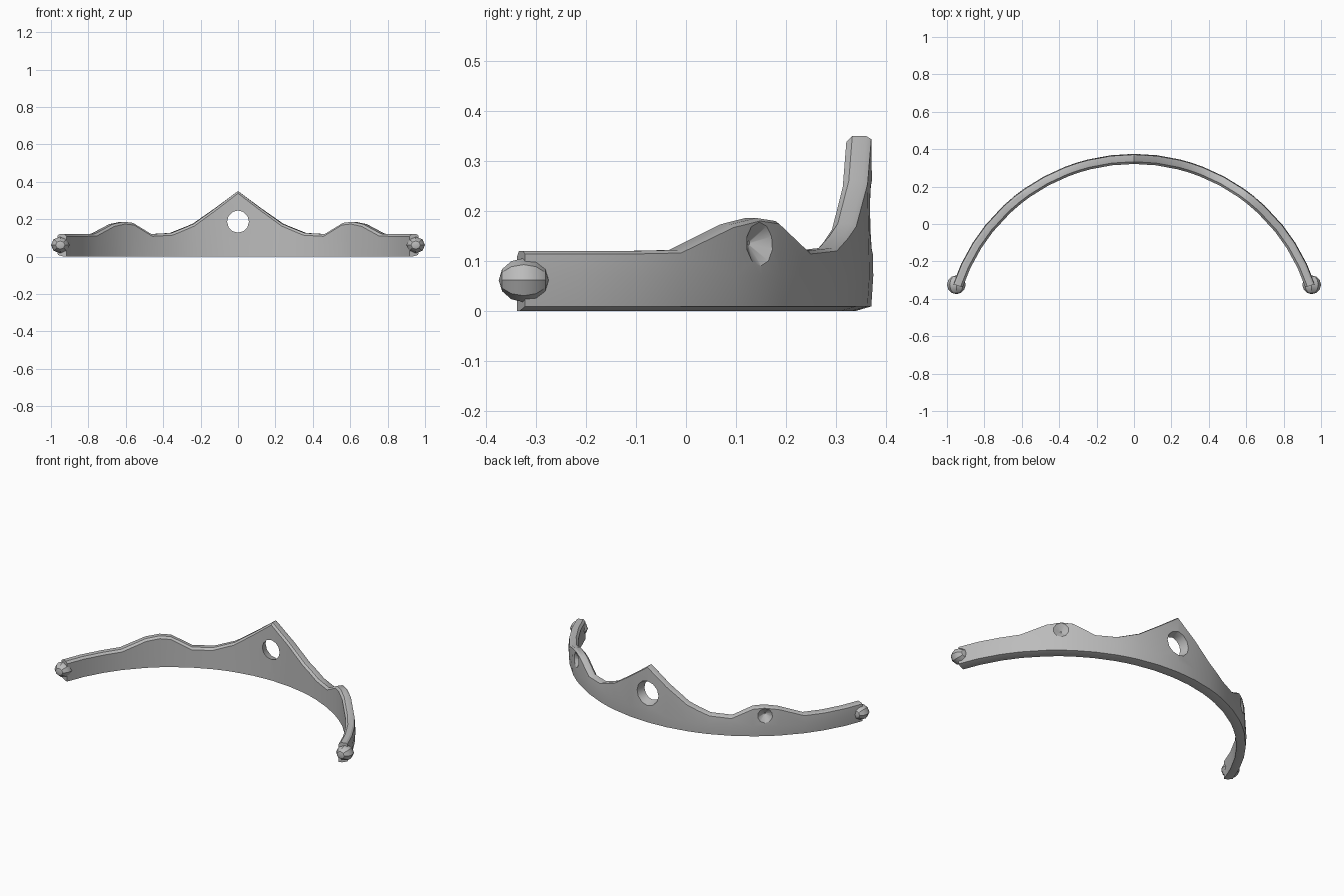
import bpy, bmesh
from math import sin, cos, radians, asin, degrees
from mathutils import Matrix, Vector

if "Cube" in bpy.data.objects:
    bpy.data.objects.remove(bpy.data.objects["Cube"])

CENTRE_Y = -0.645      # centre of the band's arc
R_OUT, R_IN = 1.02, 0.966
END = 71.5             # half sweep in degrees

silver = bpy.data.materials.new("silver_grey")
silver.use_nodes = True
silver.diffuse_color = (0.5, 0.5, 0.5, 1)
silver.node_tree.nodes["Principled BSDF"].inputs["Base Color"].default_value = (0.5, 0.5, 0.5, 1)


def on_arc(angle, radius, z):
    a = radians(angle)
    return Vector((radius * sin(a), CENTRE_Y + radius * cos(a), z))


def make_object(name, bm):
    bmesh.ops.recalc_face_normals(bm, faces=bm.faces)
    mesh = bpy.data.meshes.new(name)
    bm.to_mesh(mesh)
    bm.free()
    mesh.materials.append(silver)
    obj = bpy.data.objects.new(name, mesh)
    bpy.context.collection.objects.link(obj)
    return obj


def make_cone(name, angle, z, r_inner, r_outer, depth_in, depth_out, sides):
    """Cone along the band's normal, widening outwards."""
    bm = bmesh.new()
    bmesh.ops.create_cone(bm, cap_ends=True, segments=sides, radius1=r_inner,
                          radius2=r_outer, depth=depth_in + depth_out)
    normal = Vector((sin(radians(angle)), cos(radians(angle)), 0))
    place = on_arc(angle, R_OUT + (depth_out - depth_in) / 2, z)
    turn = normal.to_track_quat('Z', 'Y').to_matrix().to_4x4()
    bm.transform(Matrix.Translation(place) @ turn)
    obj = make_object(name, bm)
    obj.hide_render = True
    return obj


def cut(target, cutter):
    mod = target.modifiers.new("cut", 'BOOLEAN')
    mod.operation = 'DIFFERENCE'
    mod.solver = 'EXACT'
    mod.object = cutter
    bpy.context.view_layer.objects.active = target
    bpy.ops.object.modifier_apply(modifier=mod.name)
    bpy.data.objects.remove(cutter)


def smooth(obj, angle):
    bpy.ops.object.select_all(action='DESELECT')
    obj.select_set(True)
    bpy.context.view_layer.objects.active = obj
    bpy.ops.object.shade_smooth_by_angle(angle=radians(angle))


# Crest line of one half: distance from the middle, height
crest = [(0, 0.35), (0.12, 0.26), (0.24, 0.175), (0.3, 0.15), (0.36, 0.126), (0.47, 0.12),
         (0.57, 0.18), (0.62, 0.186), (0.68, 0.173), (0.775, 0.122), (0.84, 0.12), (0.9, 0.12)]
half = [(degrees(asin(x / 0.993)), h) for x, h in crest] + [(END, 0.12)]
stations = [(-a, h) for a, h in reversed(half[1:])] + half

# Band with a bevelled lower outer edge and softened crest
bm = bmesh.new()
rings = []
for angle, h in stations:
    section = [(R_IN, 0), (R_OUT - 0.035, 0), (R_OUT - 0.004, 0.009), (R_OUT, 0.07),
               (R_OUT - 0.004, h - 0.006), (R_OUT - 0.014, h), (R_IN + 0.012, h), (R_IN, h - 0.012)]
    rings.append([bm.verts.new(on_arc(angle, r, z)) for r, z in section])
for a, b in zip(rings, rings[1:]):
    n = len(a)
    for i in range(n):
        j = (i + 1) % n
        bm.faces.new((a[i], a[j], b[j], b[i]))
bm.faces.new(rings[0])
bm.faces.new(rings[-1])
band = make_object("tiara_band", bm)

# Flared opening in the peak, conical gem sockets on the side rises
cut(band, make_cone("opening_cutter", 0, 0.187, 0.055, 0.08, 0.07, 0.02, 12))
for side in (-1, 1):
    cut(band, make_cone("socket_cutter", side * 38.8, 0.136, 0.004, 0.058, 0.032, 0.008, 10))
smooth(band, 30)

# Faceted knobs closing both ends
for side, label in ((-1, "right"), (1, "left")):
    bm = bmesh.new()
    bmesh.ops.create_uvsphere(bm, u_segments=8, v_segments=6, radius=0.05)
    bm.transform(Matrix.Translation((side * 0.95, -0.325, 0.0615))
                 @ Matrix.Diagonal((1, 1, 0.88, 1)) @ Matrix.Rotation(radians(90), 4, 'X'))
    smooth(make_object(label + "_end_knob", bm), 30)
